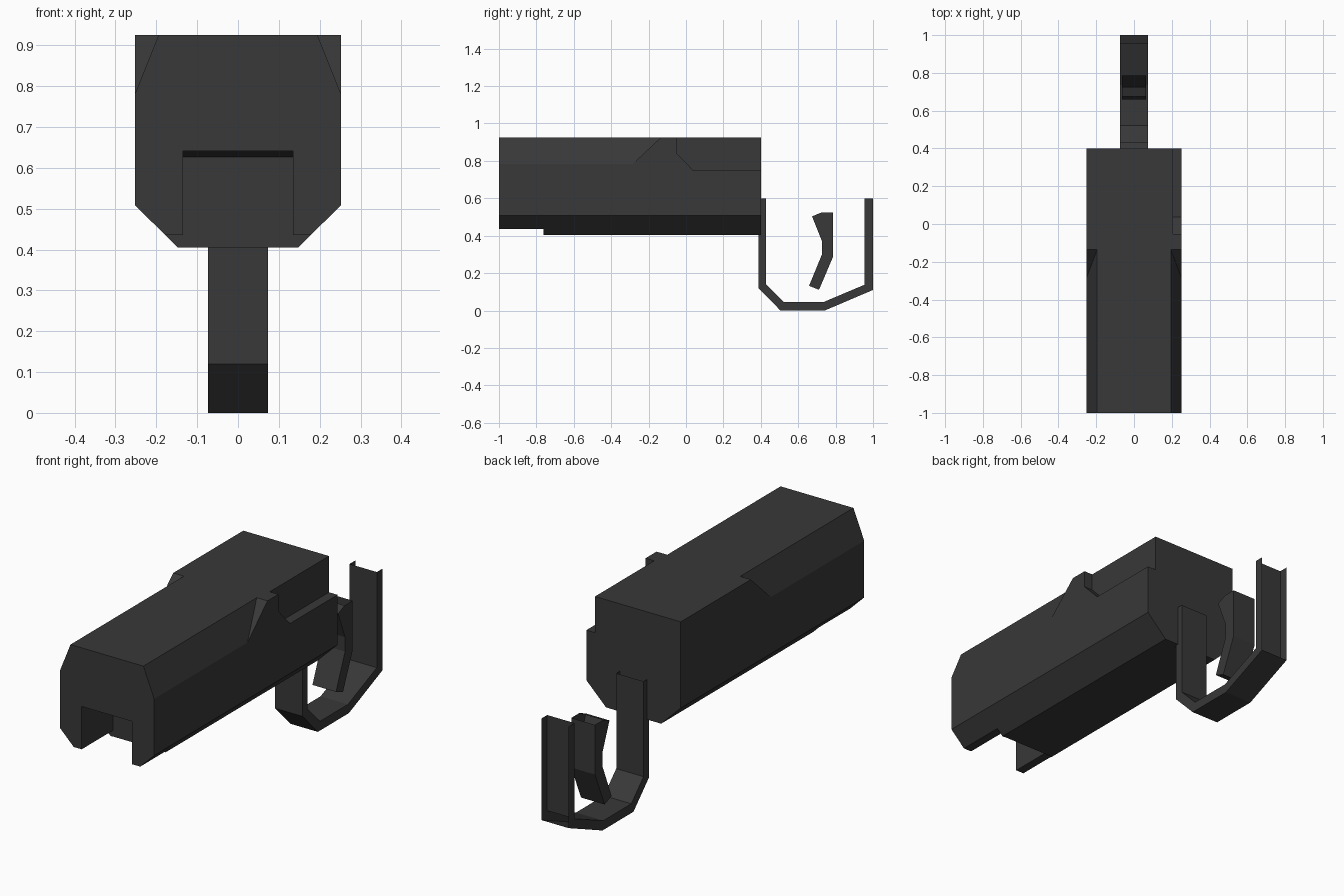
import bpy, bmesh
from mathutils import Vector

cube = bpy.data.objects.get("Cube")
if cube:
    bpy.data.objects.remove(cube, do_unlink=True)

# One dark gunmetal colour
mat = bpy.data.materials.new("dark_grey")
mat.use_nodes = True
colour = (0.04, 0.04, 0.04, 1)
mat.diffuse_color = colour
bsdf = mat.node_tree.nodes["Principled BSDF"]
bsdf.inputs["Base Color"].default_value = colour
bsdf.inputs["Roughness"].default_value = 0.7


def prism(name, profile, axis, lo, hi, open_edges=()):
    """Extrude a 2D profile along x (profile is y,z) or y (profile is x,z).
    lo and hi may be numbers or functions of z; open_edges are left unfaced."""
    def place(p, end):
        d = end(p[1]) if callable(end) else end
        return Vector((d, *p)) if axis == "x" else Vector((p[0], d, p[1]))

    bm = bmesh.new()
    a = [bm.verts.new(place(p, lo)) for p in profile]
    b = [bm.verts.new(place(p, hi)) for p in profile]
    n = len(profile)
    bm.faces.new(a[::-1])
    bm.faces.new(b)
    sides = [bm.faces.new((a[i], a[(i + 1) % n], b[(i + 1) % n], b[i]))
             for i in range(n)]
    bmesh.ops.recalc_face_normals(bm, faces=bm.faces)
    bmesh.ops.delete(bm, geom=[sides[i] for i in open_edges], context="FACES_ONLY")
    mesh = bpy.data.meshes.new(name)
    bm.to_mesh(mesh)
    bm.free()
    mesh.materials.append(mat)
    obj = bpy.data.objects.new(name, mesh)
    bpy.context.collection.objects.link(obj)
    return obj


def cut(target, cutter):
    """Subtract the cutter from the target and discard it."""
    cutter.hide_render = True
    mod = target.modifiers.new("cut", "BOOLEAN")
    mod.operation = "DIFFERENCE"
    mod.solver = "EXACT"
    mod.object = cutter
    bpy.context.view_layer.objects.active = target
    bpy.ops.object.modifier_apply(modifier=mod.name)
    bpy.data.objects.remove(cutter, do_unlink=True)


# Main housing with bevelled lower edges
body = prism("housing", [(-0.147, 0.405), (0.147, 0.405), (0.252, 0.508), (0.252, 0.925),
                         (-0.252, 0.925), (-0.252, 0.508)], "y", -1, 0.4)

# Upper front bevels, each ending in a slanted face
for s in (1, -1):
    cut(body, prism("bevel_cutter",
                    [(s * 0.178, 0.967), (s * 0.268, 0.742), (s * 0.32, 0.967)], "y",
                    -1.1, lambda z: -0.135 + (z - 0.925) * 1.064))

# Raised underside at the front
cut(body, prism("underside_cutter", [(-1.1, 0.3), (-0.762, 0.3), (-0.762, 0.435), (-1.1, 0.435)],
                "x", -0.4, 0.4))

# Front channel with slightly sloping roof
cut(body, prism("channel_cutter", [(-1.1, 0.3), (-0.76, 0.3), (-0.76, 0.627), (-1.1, 0.648)],
                "x", -0.135, 0.135))

# Side recess at the rear, on the left side only
cut(body, prism("recess_cutter", [(-0.052, 1.0), (-0.052, 0.843), (0.038, 0.75),
                                  (0.5, 0.75), (0.5, 1.0)], "x", 0.206, 0.4))

# Trigger guard: bent strip, open at both upper ends and on the outer rear
prism("trigger_guard", [(0.387, 0.6), (0.387, 0.12), (0.505, 0.0), (0.742, 0.0),
                        (1.0, 0.11), (1.0, 0.6), (0.955, 0.6), (0.955, 0.138),
                        (0.735, 0.045), (0.522, 0.045), (0.428, 0.14), (0.428, 0.6)],
      "x", -0.073, 0.073, open_edges=(4, 5, 11))

# Curved trigger, open on top
prism("trigger", [(0.674, 0.503), (0.727, 0.37), (0.727, 0.3), (0.658, 0.132),
                  (0.711, 0.111), (0.785, 0.284), (0.785, 0.524), (0.724, 0.524)],
      "x", -0.063, 0.063, open_edges=(6,))
